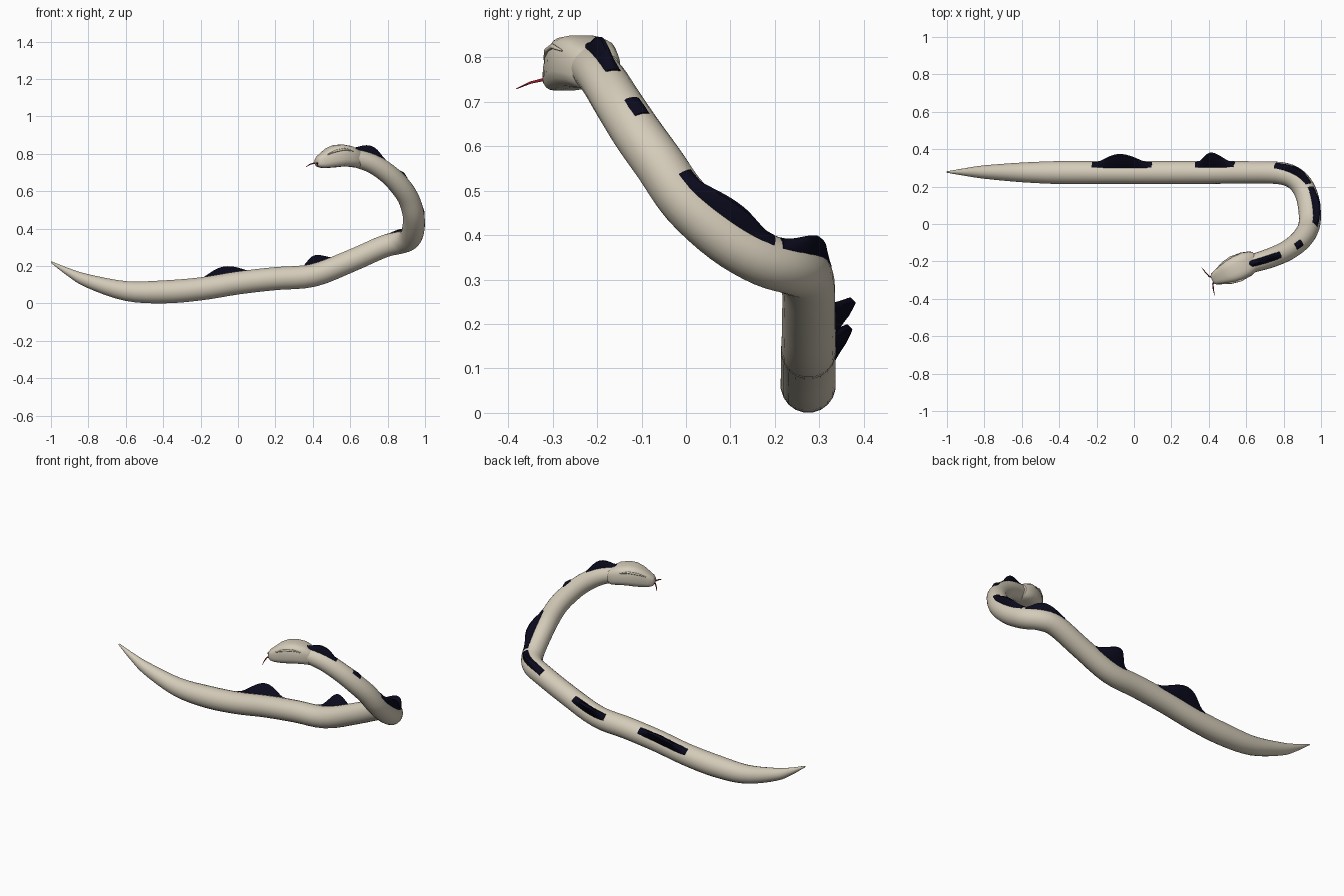
import bpy, bmesh, math
from mathutils import Vector

if "Cube" in bpy.data.objects:
    bpy.data.objects.remove(bpy.data.objects["Cube"])


def material(name, rgb):
    m = bpy.data.materials.new(name)
    m.diffuse_color = (*rgb, 1)
    m.use_nodes = True
    m.node_tree.nodes["Principled BSDF"].inputs["Base Color"].default_value = m.diffuse_color
    return m


SKIN = material("cream_skin", (0.66, 0.60, 0.485))
FIN = material("dark_navy", (0.003, 0.003, 0.012))
RED = material("tongue_red", (0.32, 0.012, 0.02))


def loft(name, rings, mat, smooth=40):
    """Skin closed rings of equal point count and cap both ends."""
    bm = bmesh.new()
    vs = [[bm.verts.new(p) for p in ring] for ring in rings]
    n = len(vs[0])
    for a, b in zip(vs, vs[1:]):
        for i in range(n):
            bm.faces.new((a[i], a[(i + 1) % n], b[(i + 1) % n], b[i]))
    bm.faces.new(vs[0][::-1])
    bm.faces.new(vs[-1])
    bmesh.ops.recalc_face_normals(bm, faces=bm.faces)
    me = bpy.data.meshes.new(name)
    bm.to_mesh(me)
    bm.free()
    me.materials.append(mat)
    ob = bpy.data.objects.new(name, me)
    bpy.context.collection.objects.link(ob)
    bpy.ops.object.select_all(action='DESELECT')
    ob.select_set(True)
    bpy.context.view_layer.objects.active = ob
    bpy.ops.object.shade_smooth_by_angle(angle=math.radians(smooth))
    return ob


# Spine from tail tip to neck: x, y, z, radius
SPINE = [Vector(p) for p in (
    (-1, .278, .222, .004), (-.9, .278, .165, .021), (-.8, .278, .12, .036),
    (-.6, .276, .067, .053), (-.4, .275, .062, .062), (-.2, .275, .078, .062),
    (0, .275, .11, .062), (.2, .275, .133, .062), (.4, .276, .15, .062),
    (.6, .276, .226, .06), (.78, .272, .305, .06), (.865, .24, .325, .06),
    (.915, .175, .345, .06), (.937, .09, .395, .06), (.938, 0, .475, .058),
    (.912, -.06, .56, .057), (.865, -.11, .63, .056), (.8, -.152, .695, .054),
    (.71, -.188, .752, .052), (.6, -.22, .785, .048))]
LAST = len(SPINE) - 1

# Direction of the back (dorsal side) at chosen spine indices
DORSAL = [(0, (0, .7, .7)), (9, (0, .7, .7)), (10, (.1, .6, .75)),
          (11, (.4, .4, .8)), (13, (.5, .5, .6)), (14, (.6, .4, .6)),
          (16, (.55, .2, .75)), (17, (.4, .1, .9)), (19, (.2, .05, 1))]


def spine(t):
    """Catmull-Rom point on the spine, t in index units."""
    i = min(int(max(t, 0)), LAST - 1)
    f = t - i
    p1, p2 = SPINE[i], SPINE[i + 1]
    p0 = SPINE[i - 1] if i else 2 * p1 - p2
    p3 = SPINE[i + 2] if i + 2 <= LAST else 2 * p2 - p1
    return 0.5 * (2 * p1 + (p2 - p0) * f + (2 * p0 - 5 * p1 + 4 * p2 - p3) * f**2
                  + (3 * p1 - p0 - 3 * p2 + p3) * f**3)


def frame(t):
    """Centre, radius, dorsal axis and side axis at t."""
    p = spine(t)
    tan = (spine(min(t + .02, LAST)) - spine(max(t - .02, 0))).to_3d().normalized()
    for (a, da), (b, db) in zip(DORSAL, DORSAL[1:]):
        if a <= t <= b:
            d = Vector(da).lerp(Vector(db), (t - a) / (b - a))
            break
    d = (d - tan * d.dot(tan)).normalized()
    return p.to_3d(), p.w, d, tan.cross(d)


def section(t, polar):
    """Ring at t from (angle, radius) pairs measured off the dorsal axis."""
    c, _, d, s = frame(t)
    return [c + r * (math.cos(a) * d + math.sin(a) * s) for a, r in polar]


# Body
N = 20
rings = []
for k in range(LAST * 4 + 1):
    t = k / 4
    rings.append(section(t, [(2 * math.pi * i / N, frame(t)[1]) for i in range(N)]))
loft("body", rings, SKIN)

# Dorsal fins: start, end (spine index), height
FINS = [(4.9, 6.5, .07), (7.65, 8.75, .077), (9.9, 11.85, .03),
        (12.1, 14.45, .03), (16.05, 16.55, .006), (17.5, 19, .032)]
for n, (a, b, h) in enumerate(FINS, 1):
    rings = []
    for k in range(21):
        u = k / 20
        t = a + (b - a) * u
        r = frame(t)[1]
        e = h * math.sin(math.pi * u) ** 1.6
        prof = [(-22, r * .97), (-17, r + .002 + .12 * e), (-8, r + .003 + .65 * e),
                (-3, r + .003 + .97 * e), (3, r + .003 + .97 * e),
                (8, r + .003 + .65 * e), (17, r + .002 + .12 * e), (22, r * .97),
                (0, r * .8)]
        rings.append(section(t, [(math.radians(g), q) for g, q in prof]))
    loft(f"back_fin_{n}", rings, FIN, 50)

# Head: boxy cross-sections along its own axis
AXIS = Vector((-.91, -.42, 0)).normalized()
SIDE = Vector((-AXIS.y, AXIS.x, 0))
BASE = Vector((.635, -.198, 0))


def head_point(t, s, z):
    return BASE + AXIS * t + SIDE * s + Vector((0, 0, z))


def signed_pow(v, e):
    return math.copysign(abs(v) ** e, v)


# distance, half width, top z, bottom z
HEAD = [(-.02, .045, .805, .74), (0, .057, .822, .726), (.04, .069, .842, .731),
        (.09, .073, .85, .732), (.13, .068, .847, .728), (.17, .056, .832, .725),
        (.205, .043, .806, .725), (.23, .032, .787, .731), (.24, .02, .775, .743)]
rings = []
for t, w, top, bot in HEAD:
    zc, hz = (top + bot) / 2, (top - bot) / 2
    ring = []
    for i in range(20):
        a = 2 * math.pi * (i + .5) / 20
        z = signed_pow(math.sin(a), .55)
        taper = 1 - .1 * max(z, -z - .3, 0)
        ring.append(head_point(t, w * taper * signed_pow(math.cos(a), .55), zc + hz * z))
    rings.append(ring)
loft("head", rings, SKIN, 45)


def tube(name, pts, radii, mat, sides=8):
    """Thin tapered tube through points."""
    rings = []
    for i, p in enumerate(pts):
        tan = (pts[min(i + 1, len(pts) - 1)] - pts[max(i - 1, 0)]).normalized()
        s = tan.cross(Vector((0, 0, 1))).normalized()
        u = s.cross(tan)
        rings.append([p + radii[i] * (math.cos(2 * math.pi * k / sides) * s
                                      + math.sin(2 * math.pi * k / sides) * u)
                      for k in range(sides)])
    loft(name, rings, mat, 60)


# Brow ridges and forked tongue, mirrored across the head
for sgn, label in ((1, "right"), (-1, "left")):
    tube(f"brow_ridge_{label}",
         [head_point(.05, sgn * .066, .815), head_point(.10, sgn * .067, .825),
          head_point(.15, sgn * .058, .815), head_point(.195, sgn * .043, .795)],
         [.002, .006, .006, .002], SKIN)
    tube(f"tongue_fork_{label}",
         [head_point(.215, 0, .745), head_point(.245, sgn * .022, .750),
          head_point(.255, sgn * .05, .743), head_point(.262, sgn * .082, .729)],
         [.005, .004, .003, .001], RED, 6)
